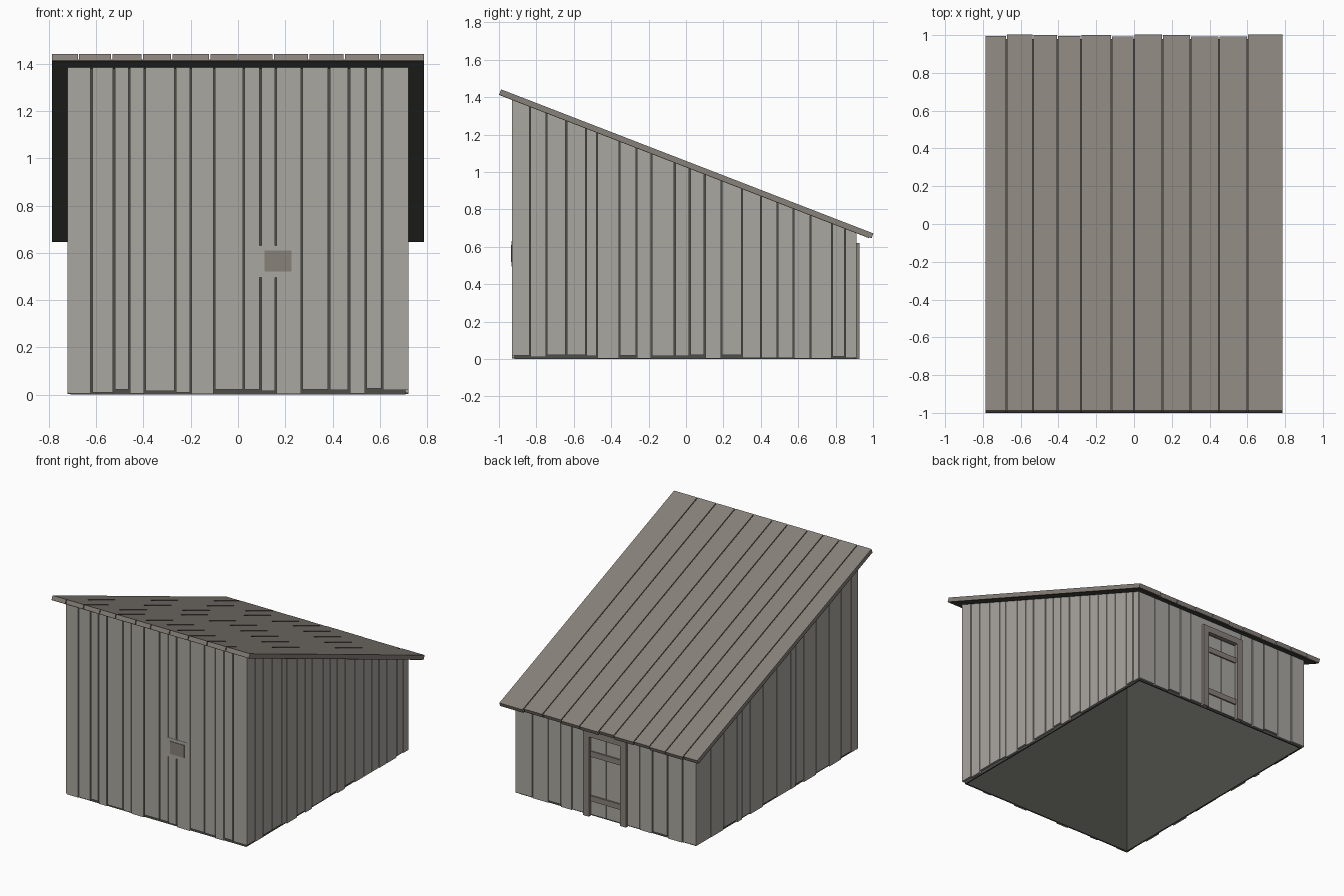
import bpy, bmesh
from mathutils import Vector

cube = bpy.data.objects.get("Cube")
if cube:
    bpy.data.objects.remove(cube, do_unlink=True)


def material(name, color):
    m = bpy.data.materials.new(name)
    m.use_nodes = True
    m.diffuse_color = (*color, 1)
    m.node_tree.nodes["Principled BSDF"].inputs["Base Color"].default_value = (*color, 1)
    return m


GREY = material("weathered grey wood", (0.40, 0.385, 0.35))
BROWN = material("brown grey wood", (0.245, 0.218, 0.195))
DARK = material("dark lining", (0.075, 0.076, 0.066))

X, FRONT, BACK = 0.722, -0.93, 0.912     # outer wall faces
T = 0.014                                # board thickness
SLOPE = -0.387
ROOF_DIR = Vector((0, 1, SLOPE)).normalized()
ROOF_UP = Vector((0, -SLOPE, 1)).normalized()


def under(y):
    """Height of the roof underside."""
    return 1.412 + SLOPE * (y + 1)


def prism(bm, points, offset):
    """Extrude a flat polygon along an offset."""
    bottom = [bm.verts.new(p) for p in points]
    top = [bm.verts.new(Vector(p) + Vector(offset)) for p in points]
    bm.faces.new(bottom)
    bm.faces.new(top[::-1])
    for i in range(len(points)):
        j = (i + 1) % len(points)
        bm.faces.new((bottom[j], bottom[i], top[i], top[j]))


def build(name, mat, prisms):
    bm = bmesh.new()
    for points, offset in prisms:
        prism(bm, points, offset)
    bmesh.ops.recalc_face_normals(bm, faces=bm.faces)
    mesh = bpy.data.meshes.new(name)
    bm.to_mesh(mesh)
    bm.free()
    mesh.materials.append(mat)
    obj = bpy.data.objects.new(name, mesh)
    bpy.context.collection.objects.link(obj)
    return obj


def across(x0, x1, z0, z1, y, depth):
    """Box facing front or back."""
    return [(x0, y, z0), (x1, y, z0), (x1, y, z1), (x0, y, z1)], (0, depth, 0)


def along(y0, y1, z0, x, depth):
    """Side wall board with its top cut to the roof slope."""
    return [(x, y0, z0), (x, y1, z0), (x, y1, under(y1)), (x, y0, under(y0))], (depth, 0, 0)


def boards(seams, lifts, gap):
    """Spans between seams, each with its raised bottom end in hundredths."""
    for i, (a, b) in enumerate(zip(seams, seams[1:])):
        yield a + gap / 2, b - gap / 2, lifts[i % len(lifts)] / 100


# Dark lining, open below
build("front_lining", DARK, [across(-X + T, X - T, 0, under(FRONT + T), FRONT + T, 0.01)])
build("back_lining", DARK, [across(-X + T, X - T, 0, under(BACK), BACK - T, -0.01)])
for side, s in (("left", 1), ("right", -1)):
    build(side + "_lining", DARK, [along(FRONT + T, BACK - T, 0, s * (X - T), -s * 0.01)])

# Front boards
seams = [-X, -.62, -.525, -.46, -.395, -.265, -.2, -.1, .025, .095, .16, .27, .385, .47, .54, .61, X]
lifts = [.5, 1, 2.2, .5, 1.6, 1, .3, 2.2, 2.2, 1.6, .3, 2.2, 2, .5, 2.5, 2]
build("front_boards", GREY, [across(a, b, z, under(FRONT), FRONT, T)
                             for a, b, z in boards(seams, lifts, .007)])

# Small plate with hatch on the front
build("hatch_plate", GREY, [across(.085, .25, .495, .632, FRONT - .002, .004)])
build("hatch", BROWN, [across(.112, .226, .52, .61, FRONT - .006, .008)])

# Side boards
left = [FRONT, -.835, -.745, -.64, -.535, -.475, -.355, -.265, -.185, -.06, .02, .1,
        .19, .3, .4, .49, .575, .665, .78, .85, BACK]
left_lifts = [2, 1, 2.2, 2.2, 1.6, .4, 1.8, .3, 1.5, 1.5, 2.2, .3, 2.2, .6, .6, .6, .3, .3, 1.3, .6]
right = [FRONT, -.85, -.735, -.6, -.45, -.31, -.22, -.16, 0, .15, .3, .39, .45, .6, .75, BACK]
right_lifts = [1, 2, .4, 1.5, .3, 2.2, .8]
build("left_boards", GREY, [along(a, b, z, X, -T) for a, b, z in boards(left, left_lifts, .006)])
build("right_boards", GREY, [along(a, b, z, -X, T) for a, b, z in boards(right, right_lifts, .006)])

# Back boards on both sides of the door and above it
DOOR, HEAD = .17, .62
lifts = [1, .3, 2, .5]
spans = [*boards([-X, -.61, -.49, -.37, -.27, -DOOR], lifts, .007),
         *boards([DOOR, .27, .36, .46, .585, X], lifts, .007)]
build("back_boards", GREY, [across(a, b, z, under(BACK), BACK, -T) for a, b, z in spans]
      + [across(-DOOR, DOOR, HEAD, under(BACK), BACK, -T)])

# Door with frame and cross battens
JAMB = .045
build("door_boards", GREY, [across(a, b, .01, HEAD - JAMB - .01, BACK - .004, -.01)
                            for a, b, _ in boards([JAMB - DOOR, 0, DOOR - JAMB], [0], .007)])
build("door_battens", BROWN, [across(JAMB - DOOR + .005, DOOR - JAMB - .005, z, z + .04, BACK - .004, .01)
                              for z in (.11, .43)])
build("door_frame", BROWN, [across(-DOOR, JAMB - DOOR, 0, HEAD, BACK - T, T + .016),
                            across(DOOR - JAMB, DOOR, 0, HEAD, BACK - T, T + .016),
                            across(JAMB - DOOR, DOOR - JAMB, HEAD - JAMB, HEAD, BACK - T, T + .016)])

# Sloping roof boards over a thin dark sheet
RX, THICK = .79, .032
start = Vector((0, -1, under(-1)))
length = 1.985 / ROOF_DIR.y


def slope_board(x0, x1, run, lift, thick):
    a = start + ROOF_UP * lift
    b = a + ROOF_DIR * run
    pts = [Vector((x0, *a.yz)), Vector((x1, *a.yz)), Vector((x1, *b.yz)), Vector((x0, *b.yz))]
    return pts, ROOF_UP * thick


seams = [-RX, -.675, -.535, -.405, -.28, -.12, 0, .15, .3, .45, .6, RX]
trims = [.6, 0, .1, .7, .3, 1, 0, .2, 1, 1, 0]
build("roof_boards", BROWN, [slope_board(a, b, length + .006 - t, .004, THICK - .004)
                             for a, b, t in boards(seams, trims, .006)])
build("roof_sheet", DARK, [slope_board(-RX + .003, RX - .003, length - .008, 0, .006)])
